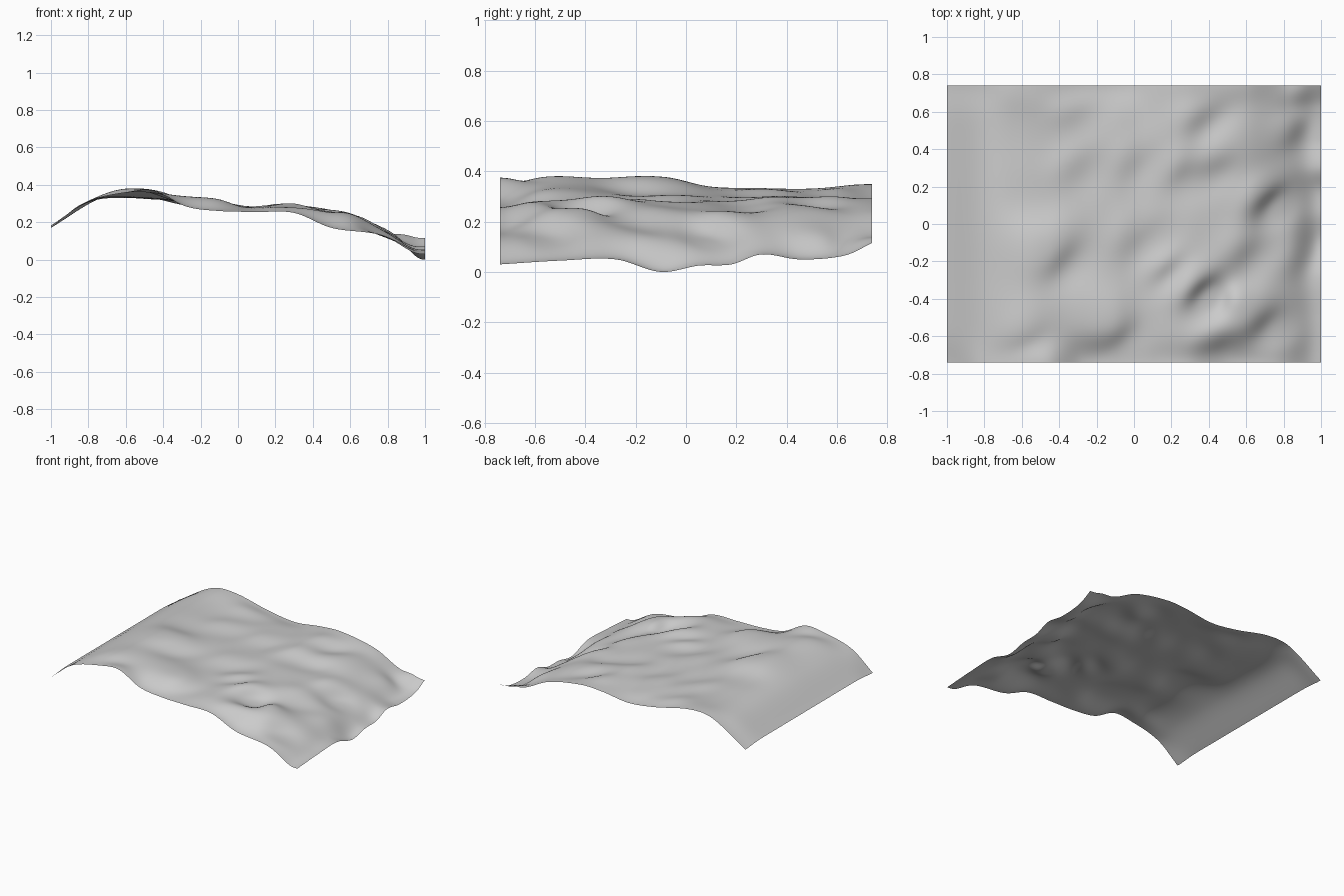
import bpy
import bmesh
import math

cube = bpy.data.objects.get("Cube")
if cube:
    bpy.data.objects.remove(cube, do_unlink=True)

HALF_X, HALF_Y = 1.0, 0.74
COLUMNS, ROWS = 130, 96


def profile(points, t):
    """Smooth curve through the (position, height) points."""
    last = len(points) - 1
    i = 0
    while i < last - 1 and t > points[i + 1][0]:
        i += 1
    (x0, z0), (x1, z1) = points[i], points[i + 1]
    span = x1 - x0

    def slope(k):
        a, b = points[max(k - 1, 0)], points[min(k + 1, last)]
        return (b[1] - a[1]) / (b[0] - a[0])

    u = min(max((t - x0) / span, 0), 1)
    return (z0 * (1 + 2 * u) * (1 - u) ** 2 + slope(i) * span * u * (1 - u) ** 2
            + z1 * u * u * (3 - 2 * u) + slope(i + 1) * span * u * u * (u - 1))


# Lowest and highest ground across the width
valley = [(-1, .165), (-.8, .29), (-.6, .315), (-.4, .295), (-.2, .27), (0, .255),
          (.2, .255), (.4, .22), (.6, .165), (.8, .11), (1, .01)]
crest = [(-1, .2), (-.8, .33), (-.62, .385), (-.45, .38), (-.25, .345), (-.1, .33),
         (.05, .3), (.25, .32), (.4, .3), (.6, .265), (.8, .175), (1, .1)]
# Heights along the front and back edges
front_edge = [(-1, .17), (-.83, .30), (-.6, .36), (-.45, .37), (-.28, .285), (-.1, .26),
              (.1, .255), (.3, .25), (.5, .17), (.75, .135), (.9, .075), (1, .03)]
back_edge = [(-1, .17), (-.73, .33), (-.55, .345), (-.26, .285), (-.05, .26),
             (.16, .285), (.33, .29), (.6, .24), (.8, .145), (.92, .14), (1, .115)]
# Height along the low right-hand edge, running front to back
low_edge = [(-.74, .03), (-.5, .045), (-.28, .05), (-.1, 0), (.05, .025), (.18, .03),
            (.3, .07), (.45, .05), (.63, .065), (.74, .115)]

# Rolling steps that drop toward the front and right: x, y, strength, size
steps = [
    (.35, -.36, 1.8, .1), (.72, .13, 1.8, .1), (.88, .5, 1.3, .1),
    (.69, -.53, 1.5, .12), (-.6, -.63, 1, .11), (-.08, -.6, 1.3, .12),
    (-.4, -.18, 1.2, .12), (.24, .28, 1.4, .12), (.35, .56, 1.2, .11),
    (.42, .3, .8, .1), (.04, .35, 1, .11), (.05, -.06, 1.2, .12),
    (.16, -.25, 1.2, .08), (.42, -.68, 1.2, .1), (-.3, .3, .7, .12),
    (-.3, .6, .7, .12), (.6, -.15, .9, .12), (.9, -.2, .8, .1),
]
# Broad mounds and hollows: x, y, strength, size
mounds = [
    (-.55, -.5, .8, .2), (-.55, -.12, .8, .2), (-.55, .12, -.6, .16),
    (-.55, .45, -.7, .22), (-.2, -.48, .9, .15), (.58, .45, .8, .2),
    (.41, -.4, -.9, .09), (.54, -.4, .5, .08), (.78, .08, -.6, .1),
    (.77, -.57, -.5, .1), (.87, .64, -1, .09),
]


def near(distance, reach):
    return math.exp(-(distance / reach) ** 2)


def relief(x, y):
    """Ground form, from about -1 in hollows to 1 on crests."""
    total = 0
    for cx, cy, strength, size in steps:
        # Crests run diagonally and are longer than they are wide
        across = ((x - cx) - (y - cy)) * math.sqrt(.5) / size
        along = ((x - cx) + (y - cy)) * math.sqrt(.5) / (size * 1.4)
        total -= strength * across * math.exp(-across ** 2 - along ** 2)
    for cx, cy, strength, size in mounds:
        total += strength * near(math.hypot(x - cx, y - cy), size)
    return math.tanh(total)


def height(x, y):
    low, high = profile(valley, x), profile(crest, x)
    z = (low + high) / 2 + relief(x, y) * (high - low) / 2
    for edge, side in ((front_edge, -HALF_Y), (back_edge, HALF_Y)):
        z += (profile(edge, x) - z) * near(y - side, .11)
    z += (profile(low_edge, y) - z) * near(x - HALF_X, .1)
    return max(z, 0)


# Terrain sheet
bm = bmesh.new()
grid = []
for j in range(ROWS + 1):
    y = HALF_Y * (2 * j / ROWS - 1)
    row = []
    for i in range(COLUMNS + 1):
        x = HALF_X * (2 * i / COLUMNS - 1)
        row.append(bm.verts.new((x, y, height(x, y))))
    grid.append(row)
for lower, upper in zip(grid, grid[1:]):
    for i in range(COLUMNS):
        face = bm.faces.new((lower[i], lower[i + 1], upper[i + 1], upper[i]))
        face.smooth = True

mesh = bpy.data.meshes.new("terrain_sheet")
bm.to_mesh(mesh)
bm.free()
terrain = bpy.data.objects.new("terrain_sheet", mesh)
bpy.context.collection.objects.link(terrain)

# Plain grey ground colour
grey = bpy.data.materials.new("light_grey")
grey.use_nodes = True
colour = (.6, .6, .6, 1)
grey.diffuse_color = colour
grey.node_tree.nodes["Principled BSDF"].inputs["Base Color"].default_value = colour
mesh.materials.append(grey)
